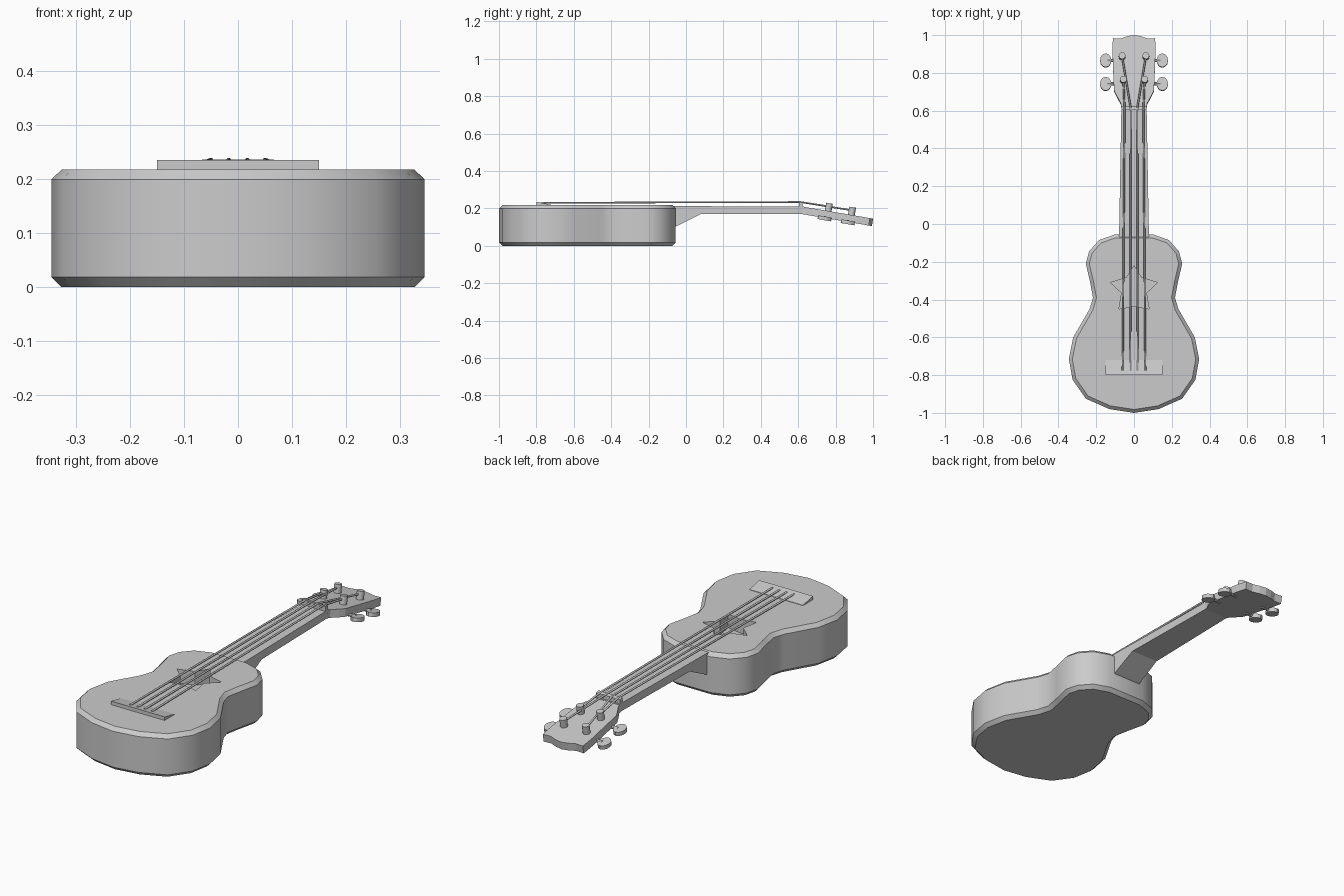
import bpy, bmesh, math
from mathutils import Matrix, Vector

if "Cube" in bpy.data.objects:
    bpy.data.objects.remove(bpy.data.objects["Cube"], do_unlink=True)

grey = bpy.data.materials.new("plain grey")
grey.use_nodes = True
grey.diffuse_color = (0.6, 0.6, 0.6, 1)
grey.node_tree.nodes["Principled BSDF"].inputs["Base Color"].default_value = (0.6, 0.6, 0.6, 1)


def add(name, data):
    obj = bpy.data.objects.new(name, data)
    bpy.context.collection.objects.link(obj)
    data.materials.append(grey)
    return obj


def finish(name, bm):
    bmesh.ops.recalc_face_normals(bm, faces=bm.faces)
    mesh = bpy.data.meshes.new(name)
    bm.to_mesh(mesh)
    bm.free()
    return add(name, mesh)


def prism(name, outline, low, high, axis="z", matrix=None, bevel=0):
    """Extrude a closed outline along z (xy outline) or x (yz outline)."""
    bm = bmesh.new()
    place = (lambda a, b, h: (a, b, h)) if axis == "z" else (lambda a, b, h: (h, a, b))
    face = bm.faces.new([bm.verts.new(place(a, b, low)) for a, b in outline])
    ext = bmesh.ops.extrude_face_region(bm, geom=[face])["geom"]
    step = Vector(place(0, 0, high - low))
    bmesh.ops.translate(bm, vec=step, verts=[g for g in ext if isinstance(g, bmesh.types.BMVert)])
    if bevel:
        rim = [e for e in bm.edges if abs(e.verts[0].co.z - e.verts[1].co.z) < 1e-5]
        bmesh.ops.bevel(bm, geom=rim, offset=bevel, segments=1, affect="EDGES")
    if matrix:
        bm.transform(matrix)
    return finish(name, bm)


def cylinder(name, radius, depth, matrix, sides=12):
    bm = bmesh.new()
    bmesh.ops.create_cone(bm, cap_ends=True, segments=sides, radius1=radius,
                          radius2=radius, depth=depth, matrix=matrix)
    return finish(name, bm)


def mirrored(half):
    """Close a right-hand half outline across x = 0."""
    return half + [(-x, y) for x, y in reversed(half) if x > 0]


def smooth(obj, degrees=32):
    bpy.ops.object.select_all(action="DESELECT")
    bpy.context.view_layer.objects.active = obj
    obj.select_set(True)
    bpy.ops.object.shade_smooth_by_angle(angle=math.radians(degrees))


# Waisted body with chamfered rims
body_half = [(0, -1), (0.13, -0.98), (0.255, -0.925), (0.325, -0.825), (0.345, -0.715),
             (0.322, -0.6), (0.235, -0.45), (0.217, -0.39), (0.232, -0.31), (0.255, -0.21),
             (0.238, -0.145), (0.185, -0.085), (0.1, -0.055), (0, -0.055)]
body = prism("body", mirrored(body_half), 0, 0.217, bevel=0.018)

# Star-shaped sound hole, cut into the top
star_half = [(0, -0.22), (0.04, -0.285), (0.125, -0.31), (0.065, -0.365), (0.08, -0.45), (0, -0.435)]
cutter = prism("sound_hole_cutter", mirrored(star_half), 0.147, 0.3)
cutter.hide_render = True
cut = body.modifiers.new("sound hole", "BOOLEAN")
cut.operation = "DIFFERENCE"
cut.object = cutter
bpy.context.view_layer.objects.active = body
bpy.ops.object.modifier_apply(modifier=cut.name)
bpy.data.objects.remove(cutter, do_unlink=True)
smooth(body)

# Neck with sloping heel, narrowing towards the nut
neck = prism("neck", [(-0.075, 0.212), (-0.075, 0.095), (-0.05, 0.105), (0.08, 0.17),
                      (0.63, 0.17), (0.63, 0.21)], -1, 1, axis="x")
for v in neck.data.vertices:
    v.co.x *= 0.079 - 0.018 * (v.co.y + 0.06)

# Nut and wedge-shaped bridge
prism("nut", [(0.603, 0.205), (0.603, 0.236), (0.622, 0.232), (0.622, 0.205)], -0.067, 0.067, axis="x")
prism("bridge", [(-0.8, 0.21), (-0.8, 0.235), (-0.72, 0.219), (-0.72, 0.21)], -0.15, 0.15, axis="x")

# Headstock, tilted back from the nut
tilt = Matrix.Translation((0, 0.62, 0.21)) @ Matrix.Rotation(math.radians(-9.7), 4, "X")
head_half = [(0, 0.386), (0.035, 0.38), (0.07, 0.367), (0.112, 0.369), (0.114, 0.3),
             (0.106, 0.09), (0.092, 0.06), (0.07, 0.02), (0.067, 0)]
prism("headstock", mirrored(head_half), -0.04, 0, matrix=tilt)

# Posts and tuning buttons on both sides
POSTS = {"lower": (0.056, 0.142), "upper": (0.063, 0.268)}
for side, s in (("left", 1), ("right", -1)):
    for row, (x, v) in POSTS.items():
        post = cylinder(f"{side}_{row}_post", 0.018, 0.06,
                        tilt @ Matrix.Translation((s * x, v, 0.012)))
        button_spot = Matrix.Translation((s * 0.15, v - 0.012, -0.042))
        button = cylinder(f"{side}_{row}_button", 1, 0.02,
                          tilt @ button_spot @ Matrix.Diagonal((0.03, 0.037, 1, 1)))
        shaft = cylinder(f"{side}_{row}_shaft", 0.009, 0.06,
                         tilt @ Matrix.Translation((s * 0.11, v - 0.012, -0.038))
                         @ Matrix.Rotation(math.pi / 2, 4, "Y"), sides=8)
        for part in (post, button, shaft):
            smooth(part)

# Strings: outer pair to the lower posts, inner pair to the upper posts
for side, s in (("left", 1), ("right", -1)):
    for kind, x_bridge, x_nut, row in (("outer", 0.06, 0.05, "lower"), ("inner", 0.02, 0.017, "upper")):
        x, v = POSTS[row]
        end = tilt @ Vector((s * x, v, 0.025))
        path = [(s * x_bridge, -0.775, 0.23), (s * x_nut, 0.612, 0.234), tuple(end)]
        curve = bpy.data.curves.new(f"{side}_{kind}_string", "CURVE")
        curve.dimensions = "3D"
        curve.bevel_depth = 0.005
        curve.bevel_resolution = 1
        curve.use_fill_caps = True
        spline = curve.splines.new("POLY")
        spline.points.add(len(path) - 1)
        for point, co in zip(spline.points, path):
            point.co = (*co, 1)
        add(curve.name, curve)
